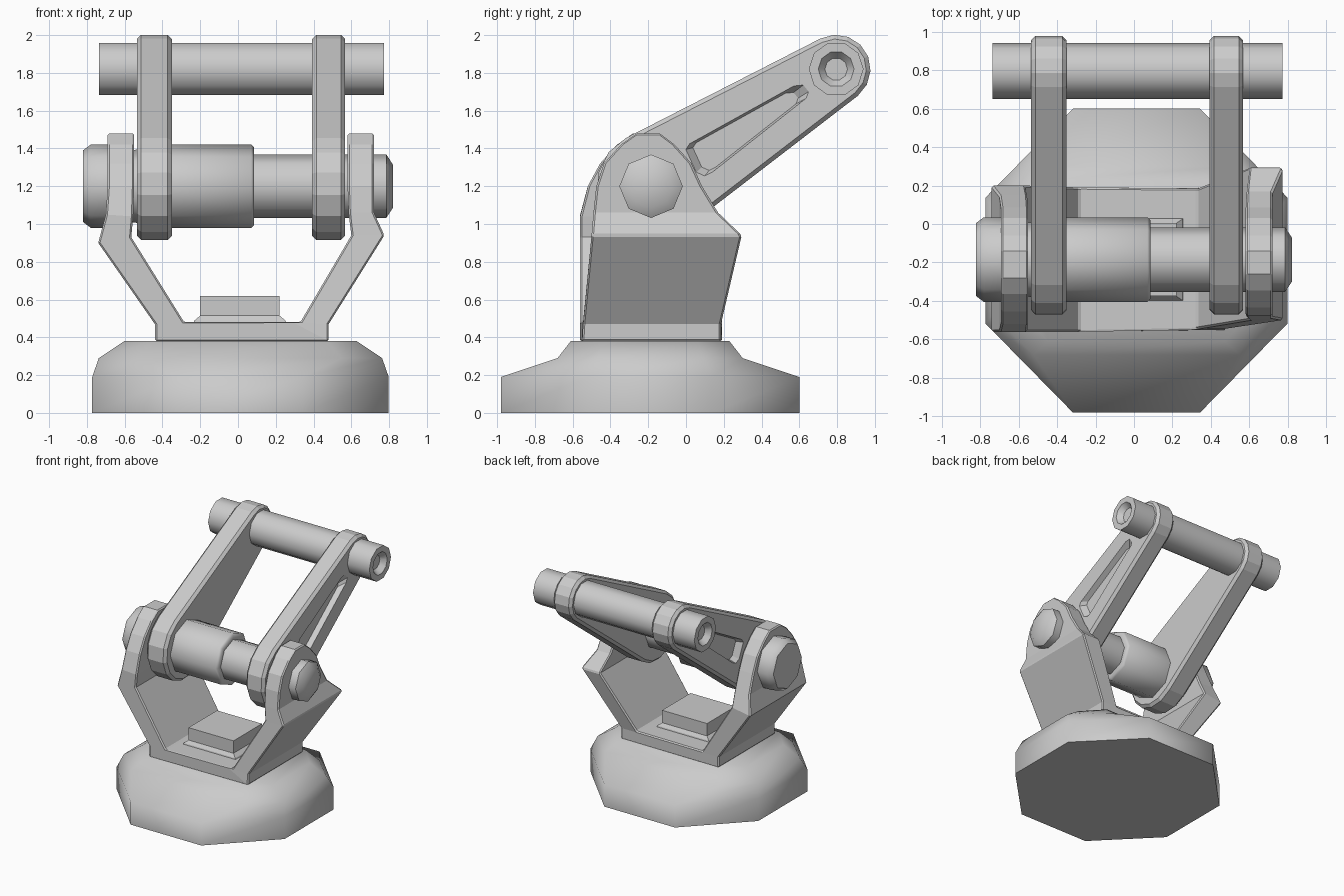
import bpy, bmesh
from math import sin, cos, radians, pi

if "Cube" in bpy.data.objects:
    bpy.data.objects.remove(bpy.data.objects["Cube"])

PIVOT = (-0.185, 1.20)   # y, z of the lower pin
TIP = (0.795, 1.82)      # y, z of the upper rod


def loft(name, rings, bevel=0, smooth=0):
    """Join equal-length rings of points into one closed, capped mesh."""
    bm = bmesh.new()
    vs = [[bm.verts.new(p) for p in r] for r in rings]
    n = len(rings[0])
    for a, b in zip(vs, vs[1:]):
        for i in range(n):
            j = (i + 1) % n
            bm.faces.new((a[i], a[j], b[j], b[i]))
    bm.faces.new(vs[0][::-1])
    bm.faces.new(vs[-1])
    bmesh.ops.recalc_face_normals(bm, faces=bm.faces)
    me = bpy.data.meshes.new(name)
    bm.to_mesh(me)
    bm.free()
    ob = bpy.data.objects.new(name, me)
    bpy.context.collection.objects.link(ob)
    if smooth:
        bpy.context.view_layer.objects.active = ob
        bpy.ops.object.select_all(action='DESELECT')
        ob.select_set(True)
        bpy.ops.object.shade_smooth_by_angle(angle=radians(smooth))
    if bevel:
        m = ob.modifiers.new("chamfer", 'BEVEL')
        m.width, m.segments = bevel, 1
        m.limit_method, m.angle_limit = 'ANGLE', radians(50)
    return ob


def turned(name, profile, centre, sides):
    """Turn an (x, radius) profile about an axis along x."""
    cy, cz = centre
    rings = [[(x, cy + r * cos(2 * pi * i / sides), cz + r * sin(2 * pi * i / sides))
              for i in range(sides)] for x, r in profile]
    return loft(name, rings, smooth=48)


# Octagonal base: straight wall, shallow slope, steep slope
def octagon(xl, xs, yl, ys, z):
    q = [(xl, ys), (xs, yl), (-xs, yl), (-xl, ys), (-xl, -ys), (-xs, -yl), (xs, -yl), (xl, -ys)]
    return [(x + 0.013, y - 0.19, z) for x, y in q]


loft("base", [octagon(.785, .33, .79, .327, 0), octagon(.785, .33, .79, .327, .19),
              octagon(.75, .535, .49, .28, .29), octagon(.615, .46, .42, .25, .38)], smooth=48)

# U-shaped yoke: sections (outer x, outer z, inner x, inner z, front y, back y)
DOME = [(1.20, -.475, .085), (1.32, -.435, .03), (1.42, -.345, -.06), (1.48, -.26, -.14)]
left = [(-.69, z, -.55, z, y0 - (.045 if z < 1.3 else .02), y1) for z, y0, y1 in reversed(DOME)]
left += [(-.70, 1.05, -.555, 1.04, -.56, .15), (-.74, .90, -.565, .93, -.56, .20),
         (-.44, .47, -.285, .48, -.56, .19), (-.44, .38, -.25, .48, -.56, .19)]
right = [(.48, .38, .29, .48, -.55, .185), (.48, .47, .33, .48, -.545, .185),
         (.775, .94, .60, .94, -.50, .295), (.72, 1.06, .585, 1.06, -.49, .17)]
right += [(.72, z, .58, z, y0, y1) for z, y0, y1 in DOME]
loft("yoke", [[(xo, y0, zo), (xi, y0, zi), (xi, y1, zi), (xo, y1, zo)]
              for xo, zo, xi, zi, y0, y1 in left + right], bevel=.018)


# Raised block on the yoke floor, with a flared foot
def rect(hx, hy, z):
    return [(.01 + sx * hx, -.185 + sy * hy, z)
            for sx, sy in ((-1, -1), (1, -1), (1, 1), (-1, 1))]


loft("floor_block", [rect(.25, .215, .47), rect(.24, .21, .49), rect(.21, .19, .515),
                     rect(.21, .19, .62)])

# Stepped pivot pin with its end caps
turned("pivot_pin", [(-.70, .17), (-.36, .22), (.07, .22), (.085, .205), (.085, .168),
                     (.65, .168)], PIVOT, 8)
turned("left_cap", [(-.82, .19), (-.78, .22), (-.66, .22)], PIVOT, 8)
turned("right_cap", [(.68, .168), (.785, .168), (.82, .115)], PIVOT, 8)

# Upper rod with dished ends
turned("upper_rod", [(-.69, .06), (-.735, .095), (-.735, .145), (.772, .145), (.772, .095),
                     (.727, .06)], TIP, 10)


# Two tapered links, each with a pocket in its outer face
def arc(centre, r, a0, a1, n):
    return [(centre[0] + r * cos(radians(a0 + (a1 - a0) * i / n)),
             centre[1] + r * sin(radians(a0 + (a1 - a0) * i / n))) for i in range(n + 1)]


outline = arc(PIVOT, .288, 117.5, 309, 8) + arc(TIP, .182, -51, 117.5, 7)
pocket = [(0, 1.395), (.02, 1.425), (.57, 1.73), (.62, 1.735), (.648, 1.70), (.635, 1.665),
          (.14, 1.275), (.10, 1.255), (.055, 1.275)]
pc = (.26, 1.46)
for side, inner, outer in (("left", -.35, -.535), ("right", .393, .567)):
    link = loft(side + "_link", [[(x, y, z) for y, z in outline] for x in (inner, outer)],
                bevel=.022)
    s = 1 if outer > 0 else -1
    rings = [[(outer + s * d, pc[0] + k * (y - pc[0]), pc[1] + k * (z - pc[1]))
              for y, z in pocket] for d, k in ((.04, 1.13), (-.045, .86))]
    cutter = loft(side + "_pocket_cutter", rings)
    cutter.hide_render = True
    cutter.display_type = 'WIRE'
    m = link.modifiers.new("pocket", 'BOOLEAN')
    m.operation, m.object, m.solver = 'DIFFERENCE', cutter, 'EXACT'
